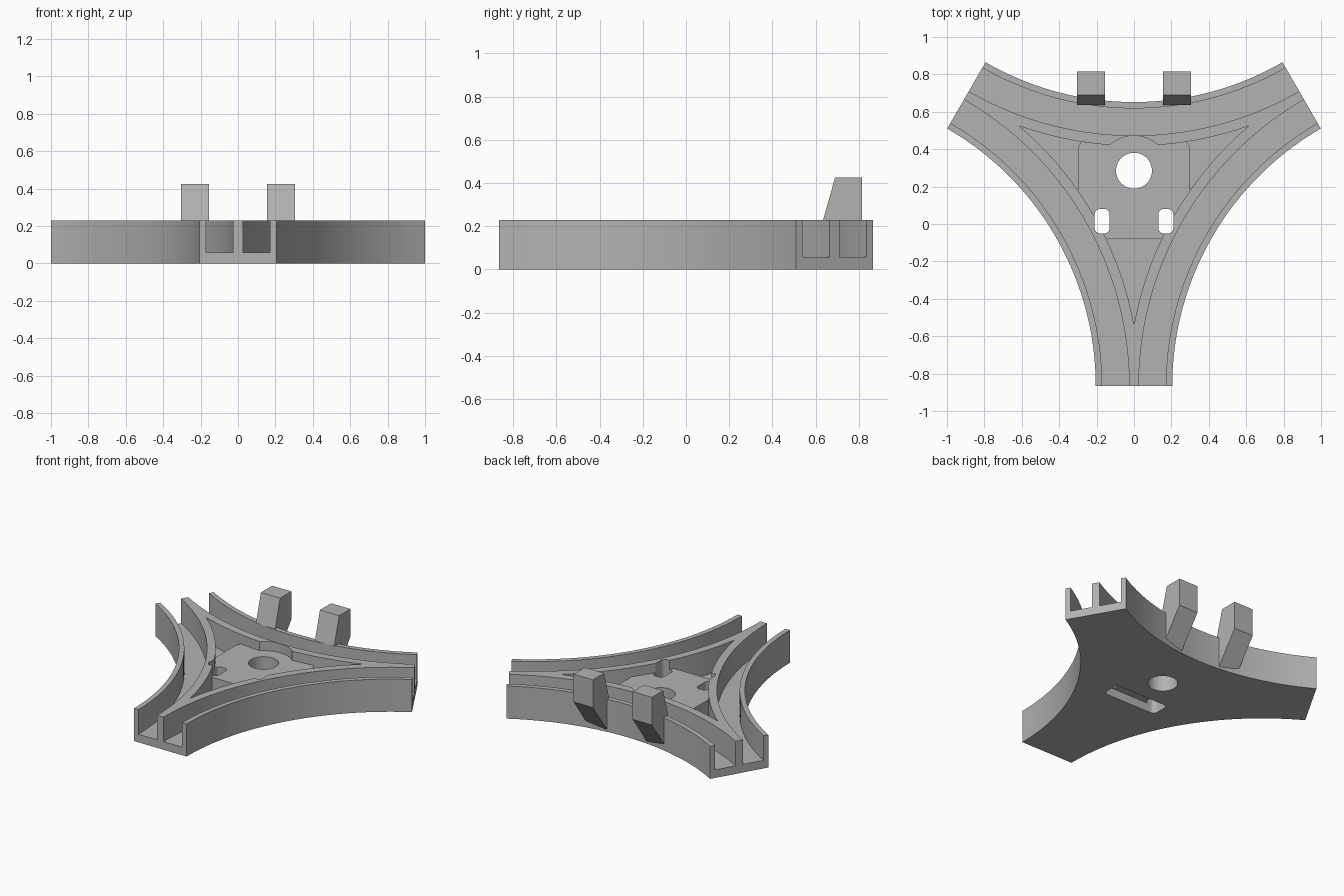
import bpy, bmesh, math
from mathutils import Vector

if "Cube" in bpy.data.objects:
    bpy.data.objects.remove(bpy.data.objects["Cube"])

CY = 0.17            # y of the three-fold centre
D = 2.07             # distance from that centre to each arc centre
H = 0.23             # wall height
FLOOR = 0.057        # groove floor
DECK = 0.165         # top of the raised centre platform

grey = bpy.data.materials.new("grey plastic")
grey.diffuse_color = (0.45, 0.45, 0.45, 1)
grey.use_nodes = True
grey.node_tree.nodes["Principled BSDF"].inputs["Base Color"].default_value = grey.diffuse_color


def prism(name, pts, z0, z1):
    """Extrude a flat outline from z0 to z1."""
    bm = bmesh.new()
    face = bm.faces.new([bm.verts.new((x, y, z0)) for x, y in pts])
    ext = bmesh.ops.extrude_face_region(bm, geom=[face])
    verts = [v for v in ext["geom"] if isinstance(v, bmesh.types.BMVert)]
    bmesh.ops.translate(bm, verts=verts, vec=(0, 0, z1 - z0))
    bmesh.ops.recalc_face_normals(bm, faces=bm.faces)
    me = bpy.data.meshes.new(name)
    bm.to_mesh(me)
    bm.free()
    me.materials.append(grey)
    ob = bpy.data.objects.new(name, me)
    bpy.context.collection.objects.link(ob)
    return ob


def arc(side, r, half, n=40):
    """Points on one concave side's arc, clockwise seen from above."""
    turn = math.radians(-120 * side)
    out = []
    for i in range(n + 1):
        a = math.radians(-half + 2 * half * i / n)
        x, y = r * math.sin(a), D - r * math.cos(a)
        out.append((x * math.cos(turn) - y * math.sin(turn),
                    x * math.sin(turn) + y * math.cos(turn) + CY))
    return out


def tri(r, half):
    return [p for s in range(3) for p in arc(s, r, half)]


def circle(cx, cy, r, n=48):
    return [(cx + r * math.cos(2 * math.pi * i / n),
             cy + r * math.sin(2 * math.pi * i / n)) for i in range(n)]


def rounded(x0, x1, y0, y1, r, n=6):
    out = []
    for k, (cx, cy) in enumerate([(x1 - r, y1 - r), (x0 + r, y1 - r),
                                  (x0 + r, y0 + r), (x1 - r, y0 + r)]):
        for i in range(n + 1):
            a = math.pi / 2 * (k + i / n)
            out.append((cx + r * math.cos(a), cy + r * math.sin(a)))
    return out


def combine(ob, tool, op="DIFFERENCE"):
    mod = ob.modifiers.new(op.lower(), "BOOLEAN")
    mod.operation, mod.object, mod.solver = op, tool, "EXACT"
    bpy.context.view_layer.objects.active = ob
    bpy.ops.object.modifier_apply(modifier=mod.name)
    bpy.data.objects.remove(tool)


# Three-armed body with concave sides
body = prism("track_body", tri(1.588, 30), 0, H)

# Curved grooves along each side, open at the arm ends
for s in range(3):
    ring = arc(s, 1.622, 34) + arc(s, 1.767, 34)[::-1]
    combine(body, prism("groove_cutter", ring, FLOOR, 0.4))

# Central pocket with pointed tips
tip = 30 - math.degrees(math.acos(1.793 / 1.822))
pocket = [p for s in range(3) for p in arc(s, 1.822, tip)[:-1]]
combine(body, prism("pocket_cutter", pocket, FLOOR, 0.4))

# Raised platform filling the middle of the pocket
deck = [(0.175, -0.08), (0.3, 0.165), (0.3, 0.405), (0.285, 0.435), (0.25, 0.46)]
deck += [(-x, y) for x, y in deck[::-1]]
combine(body, prism("platform", deck, 0.03, DECK), "UNION")

# Round clearance in the wall, centre hole, two strap slots, strap channel below
combine(body, prism("clearance_cutter", circle(0, 0.285, 0.187), DECK, 0.4))
combine(body, prism("hole_cutter", circle(0, 0.285, 0.096), -0.1, 0.4))
for x in (-0.17, 0.17):
    combine(body, prism("slot_cutter",
                        rounded(x - 0.04, x + 0.04, -0.05, 0.08, 0.028), -0.1, 0.4))
combine(body, prism("channel_cutter",
                    rounded(-0.21, 0.21, -0.05, 0.08, 0.028), -0.1, 0.06))

bpy.ops.object.select_all(action="DESELECT")
body.select_set(True)
bpy.context.view_layer.objects.active = body
bpy.ops.object.shade_smooth_by_angle(angle=math.radians(25))

# Two slanted hooks on the back wall
profile = [(0.635, H), (0.69, 0.425), (0.815, 0.425), (0.815, H),
           (0.655, 0.01), (0.655, H)]
for name, x in (("left_hook", -0.305), ("right_hook", 0.155)):
    hook = prism(name, profile, 0, 0.15)
    for v in hook.data.vertices:      # turn the profile upright
        y, z, w = v.co
        v.co = Vector((x + w, y, z))
